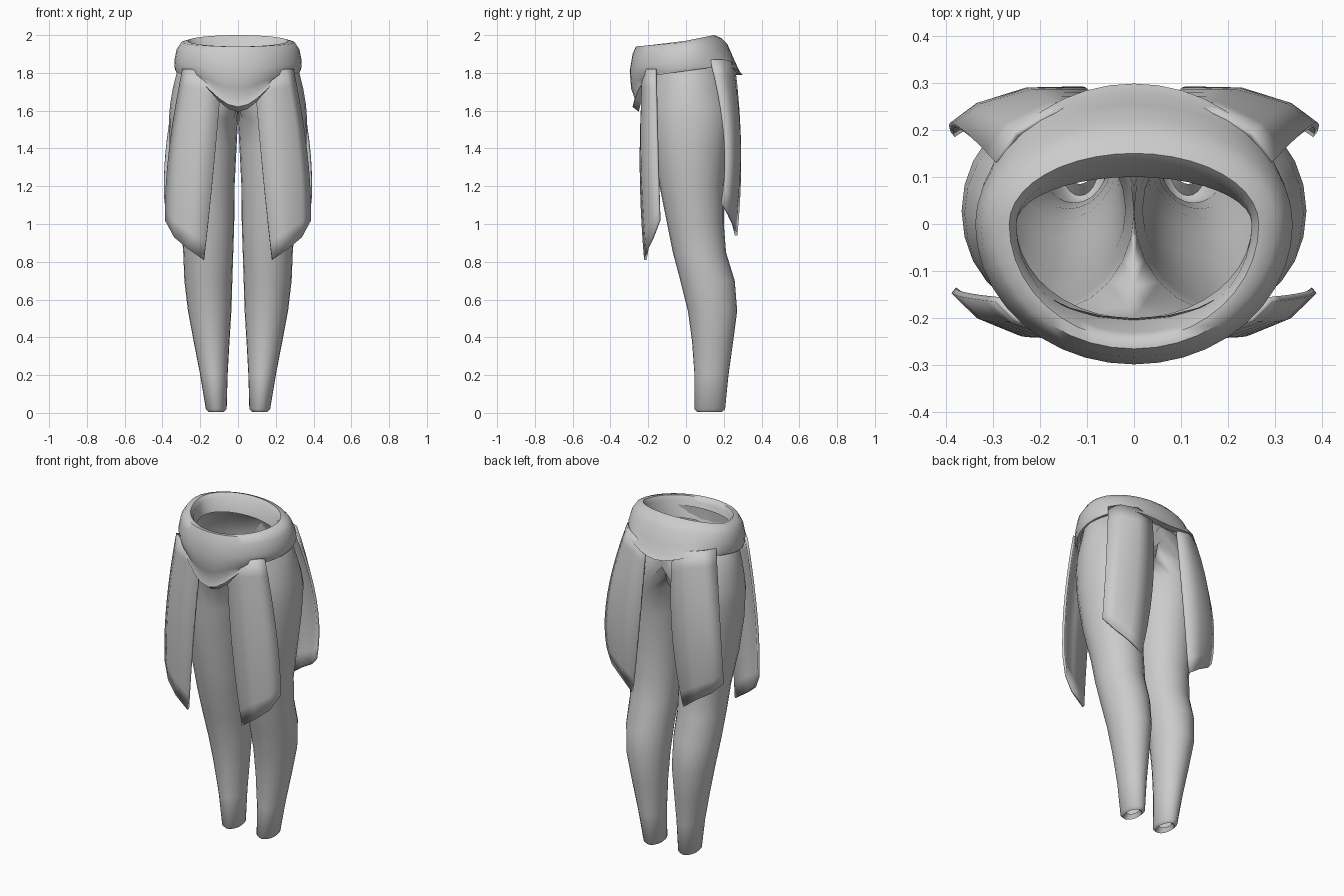
import bpy, bmesh, math

if "Cube" in bpy.data.objects:
    bpy.data.objects.remove(bpy.data.objects["Cube"])

cloth = bpy.data.materials.new("grey cloth")
cloth.diffuse_color = (0.6, 0.6, 0.6, 1)
cloth.use_nodes = True
cloth.node_tree.nodes["Principled BSDF"].inputs["Base Color"].default_value = cloth.diffuse_color


def finish(name, bm, angle=45):
    """Turn a bmesh into a smooth-shaded object."""
    bmesh.ops.remove_doubles(bm, verts=bm.verts, dist=0.0005)
    bmesh.ops.recalc_face_normals(bm, faces=bm.faces)
    me = bpy.data.meshes.new(name)
    bm.to_mesh(me)
    bm.free()
    me.materials.append(cloth)
    ob = bpy.data.objects.new(name, me)
    bpy.context.collection.objects.link(ob)
    bpy.ops.object.select_all(action='DESELECT')
    ob.select_set(True)
    bpy.context.view_layer.objects.active = ob
    bpy.ops.object.shade_smooth_by_angle(angle=math.radians(angle))
    return ob


def skin(bm, rows, closed):
    """Bridge rows of points with quads."""
    vs = [[bm.verts.new(p) for p in r] for r in rows]
    n = len(rows[0])
    for a, b in zip(vs, vs[1:]):
        for i in range(n if closed else n - 1):
            j = (i + 1) % n
            bm.faces.new((a[i], a[j], b[j], b[i]))


def mirror(ob):
    m = ob.modifiers.new("mirror", 'MIRROR')
    m.use_axis[0] = True
    m.merge_threshold = 0.001


# Trousers: half rings (z, inner x, outer x, front y, back y), mirrored
leg = [(0.03, .085, .145, .085, .165), (0.005, .075, .155, .06, .19),
       (0.02, .06, .17, .045, .207), (0.2, .055, .20, .045, .225),
       (0.38, .045, .235, .032, .25), (0.54, .035, .265, .01, .271),
       (0.7, .03, .284, -.03, .258), (0.85, .025, .29, -.07, .212),
       (1.0, .02, .302, -.10, .20), (1.2, .018, .338, -.14, .20),
       (1.4, .008, .362, -.17, .22), (1.55, 0, .366, -.185, .24),
       (1.63, -.09, .36, -.197, .243), (1.72, -.22, .345, -.205, .238),
       (1.82, -.32, .32, -.205, .22), (1.9, -.27, .27, -.2, .13)]
N = 24
rows = []
for z, xi, xo, yf, yb in leg:
    cx, rx, cy, ry = (xi + xo) / 2, (xo - xi) / 2, (yf + yb) / 2, (yb - yf) / 2
    ring = []
    for i in range(N):
        a = 2 * math.pi * i / N
        ring.append((max(0, cx + rx * math.cos(a)), cy + ry * math.sin(a), z))
    rows.append(ring)
bm = bmesh.new()
skin(bm, rows, True)
# open the wall between the two halves above the crotch
wall = [f for f in bm.faces if all(v.co.x < 1e-4 for v in f.verts)]
bmesh.ops.delete(bm, geom=wall, context='FACES')
mirror(finish("trousers", bm, 60))

# Sash: rings (half width, front y, back y, front z, back z, front dip, back dip)
sash = [(.25, -.20, .10, 1.82, 1.90, 0, 0), (.25, -.23, .125, 1.915, 1.975, 0, 0),
        (.265, -.245, .15, 1.94, 2.0, 0, 0), (.30, -.265, .185, 1.94, 1.985, 0, 0),
        (.325, -.283, .22, 1.90, 1.95, 0, 0), (.337, -.298, .255, 1.83, 1.90, .02, .03),
        (.335, -.29, .28, 1.785, 1.87, .07, .055), (.333, -.272, .29, 1.775, 1.86, .11, .06),
        (.33, -.283, .298, 1.77, 1.85, .15, .06), (.315, -.25, .26, 1.775, 1.85, .18, .06)]
M = 40
rows = []
for w, yf, yb, zf, zb, df, db in sash:
    ring = []
    for i in range(M):
        a = 2 * math.pi * i / M
        x, s = w * math.cos(a), math.sin(a)
        y = s * (yb if s > 0 else -yf)
        t = (s + 1) / 2
        dip = math.cos(min(1, abs(x) / .25) * math.pi / 2) ** 1.6
        ring.append((x, y, zf + (zb - zf) * t - dip * (db if s > 0 else df)))
    rows.append(ring)
bm = bmesh.new()
skin(bm, rows, True)
finish("sash", bm, 60)


# Coat tails: four lengthwise lines, each through a top, middle and end point
def tail(name, lines, steps=10):
    rows = []
    for k in range(steps + 1):
        t = k / steps
        w = ((1 - t) * (1 - 2 * t), 4 * t * (1 - t), t * (2 * t - 1))
        rows.append([tuple(sum(w[j] * p[j][c] for j in range(3)) for c in range(3))
                     for p in lines])
    bm = bmesh.new()
    skin(bm, rows, False)
    ob = finish(name, bm, 50)
    mirror(ob)
    s = ob.modifiers.new("thickness", 'SOLIDIFY')
    s.thickness = 0.014
    s.offset = 0


tail("front_tails", [
    ((.09, -.225, 1.74), (.13, -.238, 1.28), (.18, -.215, .81)),
    ((.17, -.225, 1.80), (.235, -.232, 1.34), (.265, -.205, .87)),
    ((.25, -.20, 1.82), (.32, -.198, 1.36), (.335, -.175, .93)),
    ((.29, -.16, 1.82), (.362, -.15, 1.38), (.382, -.14, 1.02))])
tail("back_tails", [
    ((.09, .255, 1.82), (.11, .285, 1.38), (.17, .265, .94)),
    ((.17, .235, 1.86), (.22, .283, 1.42), (.25, .25, 1.0)),
    ((.25, .19, 1.87), (.32, .25, 1.45), (.33, .225, 1.05)),
    ((.29, .13, 1.87), (.372, .205, 1.45), (.385, .19, 1.11))])
